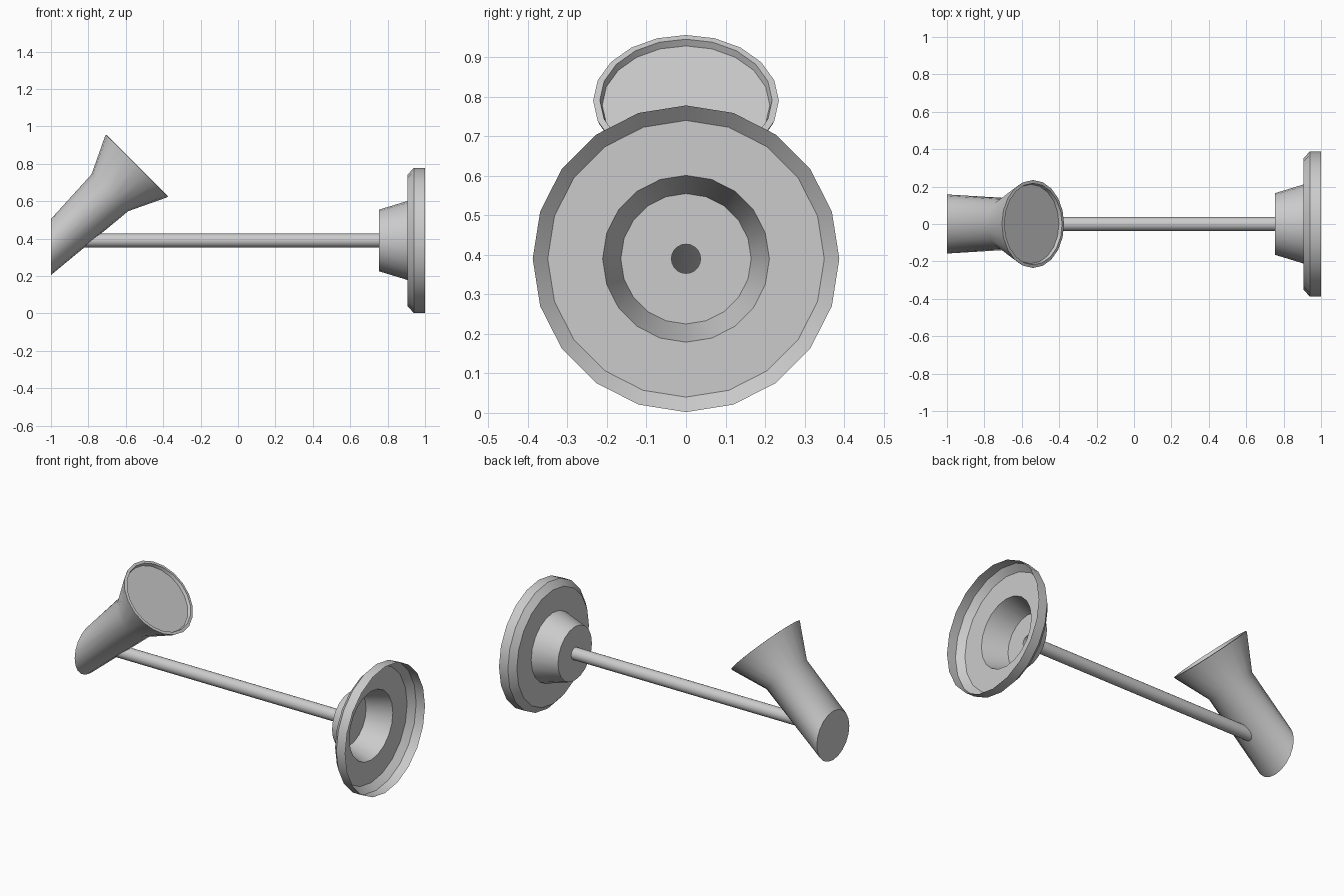
import bpy, bmesh, math
from mathutils import Vector

if "Cube" in bpy.data.objects:
    bpy.data.objects.remove(bpy.data.objects["Cube"])


def loft(name, rings, sides=20, cap_start=False, cap_end=False):
    """Skin rings of (x, z, tilt in degrees, radius in xz, radius in y)."""
    bm = bmesh.new()
    loops = []
    for x, z, tilt, r, ry in rings:
        t = math.radians(tilt)
        u = Vector((-math.sin(t), 0, math.cos(t)))
        loop = []
        for i in range(sides):
            a = 2 * math.pi * i / sides
            p = Vector((x, 0, z)) + u * r * math.cos(a)
            p.y = ry * math.sin(a)
            loop.append(bm.verts.new(p))
        loops.append(loop)
    for a, b in zip(loops, loops[1:]):
        for i in range(sides):
            j = (i + 1) % sides
            bm.faces.new((a[i], a[j], b[j], b[i]))
    if cap_start:
        bm.faces.new(loops[0])
    if cap_end:
        bm.faces.new(loops[-1])
    bmesh.ops.recalc_face_normals(bm, faces=bm.faces)
    mesh = bpy.data.meshes.new(name)
    bm.to_mesh(mesh)
    bm.free()
    ob = bpy.data.objects.new(name, mesh)
    bpy.context.collection.objects.link(ob)
    bpy.ops.object.select_all(action='DESELECT')
    ob.select_set(True)
    bpy.context.view_layer.objects.active = ob
    bpy.ops.object.shade_smooth_by_angle(angle=math.radians(30))
    return ob


AXIS_Z = 0.39
ROD_R = 0.037

# wall base: open thin shell, hollow from the wall side, pierced by the rod
base_profile = [(1.0, 0.388), (0.94, 0.388), (0.905, 0.35),
                (0.905, 0.211), (0.755, 0.165), (0.755, ROD_R)]
loft("wall_base", [(x, AXIS_Z, 0, r, r) for x, r in base_profile])

# hollow arm running into the lamp head
loft("arm_rod", [(x, AXIS_Z, 0, ROD_R, ROD_R) for x in (0.755, -0.825)])


# lamp head: tilted body, flared shade, rim and recessed lens
def along(d, r):
    k = d * math.sqrt(0.5)
    return (-0.54 + k, 0.79 + k, 45, r, r)


loft("lamp_head", [
    (-1.0, 0.355, 0, 0.15, 0.158),
    along(-0.205, 0.139),
    along(-0.012, 0.231),
    along(0.0, 0.235),
    along(0.002, 0.218),
    along(-0.016, 0.212),
], cap_start=True, cap_end=True)
